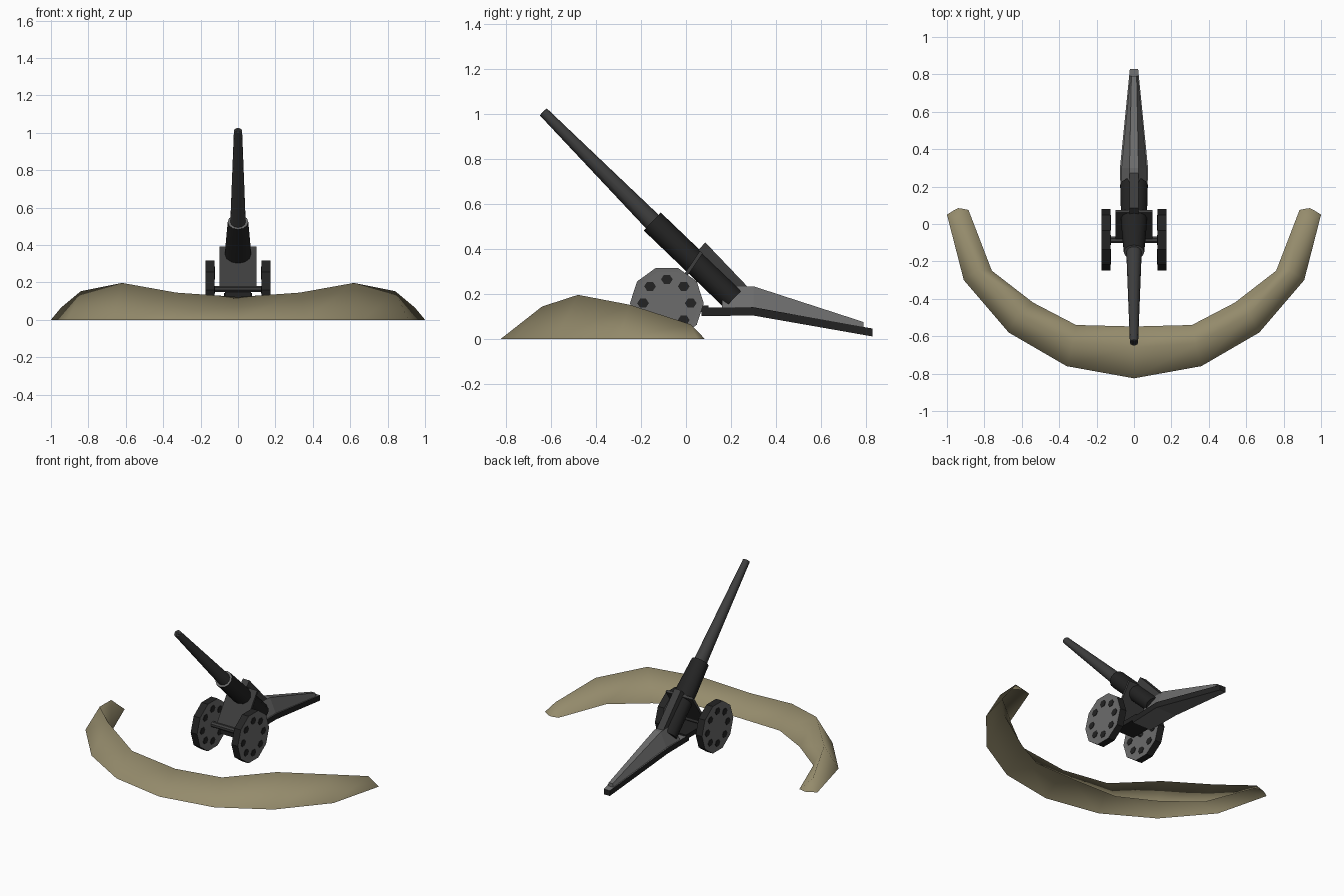
import bpy, bmesh, math
from mathutils import Vector

if "Cube" in bpy.data.objects:
    bpy.data.objects.remove(bpy.data.objects["Cube"])


def mat(name, r, g, b):
    m = bpy.data.materials.new(name)
    m.diffuse_color = (r, g, b, 1)
    m.use_nodes = True
    m.node_tree.nodes["Principled BSDF"].inputs["Base Color"].default_value = m.diffuse_color
    return m


SAND = mat("sand", 0.30, 0.26, 0.15)
BLACK = mat("black_metal", 0.017, 0.017, 0.017)
DARK = mat("dark_grey_metal", 0.048, 0.048, 0.048)
GREY = mat("grey_metal", 0.15, 0.15, 0.15)


def loft(name, rings, mats, caps=True, closed=True, smooth=None, rule=None):
    """Skin a list of point rings into one object."""
    bm = bmesh.new()
    vs = [[bm.verts.new(p) for p in ring] for ring in rings]
    n = len(rings[0])
    for a, b in zip(vs, vs[1:]):
        for i in range(n if closed else n - 1):
            j = (i + 1) % n
            bm.faces.new((a[i], a[j], b[j], b[i]))
    if caps:
        bm.faces.new(vs[0][::-1])
        bm.faces.new(vs[-1])
    bmesh.ops.recalc_face_normals(bm, faces=bm.faces[:])
    bm.normal_update()
    if rule:
        for f in bm.faces:
            f.material_index = rule(f)
    me = bpy.data.meshes.new(name)
    bm.to_mesh(me)
    bm.free()
    for m in mats:
        me.materials.append(m)
    ob = bpy.data.objects.new(name, me)
    bpy.context.collection.objects.link(ob)
    if smooth:
        bpy.ops.object.select_all(action='DESELECT')
        ob.select_set(True)
        bpy.context.view_layer.objects.active = ob
        bpy.ops.object.shade_smooth_by_angle(angle=math.radians(smooth))
    return ob


def circle(c, u, v, ru, rv, n, phase=0.0):
    c, u, v = Vector(c), Vector(u), Vector(v)
    return [c + u * ru * math.cos(phase + k * math.tau / n)
            + v * rv * math.sin(phase + k * math.tau / n) for k in range(n)]


X = Vector((1, 0, 0))
Y = Vector((0, 1, 0))
Z = Vector((0, 0, 1))

# Earth bank: half of the stations (outer foot, ridge, inner foot), mirrored in x
stations = [
    ((0, -0.825, 0), (0, -0.66, 0.122), (0, -0.548, 0)),
    ((0.36, -0.76, 0), (0.33, -0.64, 0.145), (0.31, -0.54, 0)),
    ((0.67, -0.58, 0), (0.62, -0.48, 0.197), (0.54, -0.42, 0)),
    ((0.91, -0.30, 0), (0.84, -0.25, 0.153), (0.76, -0.25, 0)),
    ((1.0, 0.05, 0), (0.945, 0.02, 0.066), (0.885, 0.075, 0)),
    ((0.96, 0.075, 0), (0.94, 0.085, 0), (0.92, 0.082, 0)),
]
mirrored = [[(-x, y, z) for x, y, z in s] for s in stations[:0:-1]]
loft("earth_bank", mirrored + stations, [SAND], caps=False, closed=False, smooth=120)

# Gun axis frame: D runs down the barrel to the breech, N is perpendicular and up
A = Vector((0, -0.15, 0.523))
B = Vector((0, 0.21, 0.178))
D = (B - A).normalized()
N = Vector((0, -D.z, D.y))
M = Vector((0, -0.634, 1.01))

# Barrel and bore
T = (A - M).normalized()
TN = Vector((0, -T.z, T.y))
loft("barrel", [circle(M, X, TN, 0.022, 0.022, 12),
                circle(A + T * 0.03, X, TN, 0.042, 0.042, 12)], [DARK], smooth=40)
loft("bore", [circle(M - T * 0.002, X, TN, 0.014, 0.014, 12),
              circle(M + T * 0.004, X, TN, 0.014, 0.014, 12)], [BLACK])

# Sleeve around the barrel, with a lighter front ring
loft("sleeve", [circle(A, X, N, 0.055, 0.055, 12),
                circle(A + D * 0.2, X, N, 0.068, 0.055, 12),
                circle(B, X, N, 0.074, 0.055, 12)],
     [BLACK, GREY], smooth=40, rule=lambda f: int(f.normal.dot(D) < -0.9))


def quad(y, half, z0, z1, top=None):
    t = half if top is None else top
    return [(-half, y, z0), (half, y, z0), (t, y, z1), (-t, y, z1)]


def slant(p, w, v, h0, h1):
    return [p + X * s * w + v * h for s, h in ((-1, h0), (1, h0), (1, h1), (-1, h1))]


# Recoil box on the sleeve
loft("recoil_box", [slant(A + D * 0.235, 0.024, N, 0.03, 0.096),
                    slant(A + D * 0.505, 0.024, N, 0.03, 0.084)], [DARK])

# Slanted plate carrying the gun on the axle
lo, hi = Vector((0, -0.075, 0.175)), Vector((0, 0.068, 0.387))
U = (hi - lo).normalized()
loft("cradle_plate", [slant(lo, 0.098, Vector((0, U.z, -U.y)), -0.008, 0.008),
                      slant(hi, 0.098, Vector((0, U.z, -U.y)), -0.008, 0.008)], [DARK])

# Axle and wheels
WC = Vector((0, -0.085, 0.16))
loft("axle", [circle(WC + X * s * 0.14 + Z * 0.005, Y, Z, 0.019, 0.018, 8, math.pi / 8)
              for s in (-1, 1)], [DARK])
for side, s in (("left", -1), ("right", 1)):
    def wheel_ring(x, r):
        return circle(WC + X * s * x, Y, Z, r, r, 10)
    loft("wheel_" + side,
         [wheel_ring(0.127, 0.145), wheel_ring(0.126, 0.164),
          wheel_ring(0.173, 0.164), wheel_ring(0.172, 0.145)],
         [BLACK, GREY], rule=lambda f: int(abs(f.normal.x) > 0.9))
    # Dark holes on both faces of the wheel
    for k in range(8):
        a = k * math.tau / 8
        c = WC + Y * 0.106 * math.cos(a) + Z * 0.106 * math.sin(a)
        for x in (0.124, 0.171):
            loft("wheel_hole_" + side,
                 [circle(c + X * s * x, Y, Z, 0.026, 0.023, 6),
                  circle(c + X * s * (x + 0.004), Y, Z, 0.026, 0.023, 6)], [BLACK])

# Trail: dark beam below, grey tapered housing above
loft("trail_beam", [quad(0.07, 0.07, 0.103, 0.14), quad(0.30, 0.075, 0.105, 0.142),
                    quad(0.83, 0.022, 0.012, 0.047)],
     [BLACK, GREY], rule=lambda f: int(abs(f.normal.z) > 0.7))
loft("trail_housing", [quad(0.16, 0.072, 0.13, 0.235, 0.024),
                       quad(0.30, 0.072, 0.13, 0.235, 0.024),
                       quad(0.79, 0.023, 0.045, 0.076, 0.014)], [GREY])
# Front bracket joining the trail to the axle
loft("trail_bracket", [quad(-0.09, 0.07, 0.12, 0.15), quad(0.10, 0.07, 0.12, 0.15)], [BLACK])
